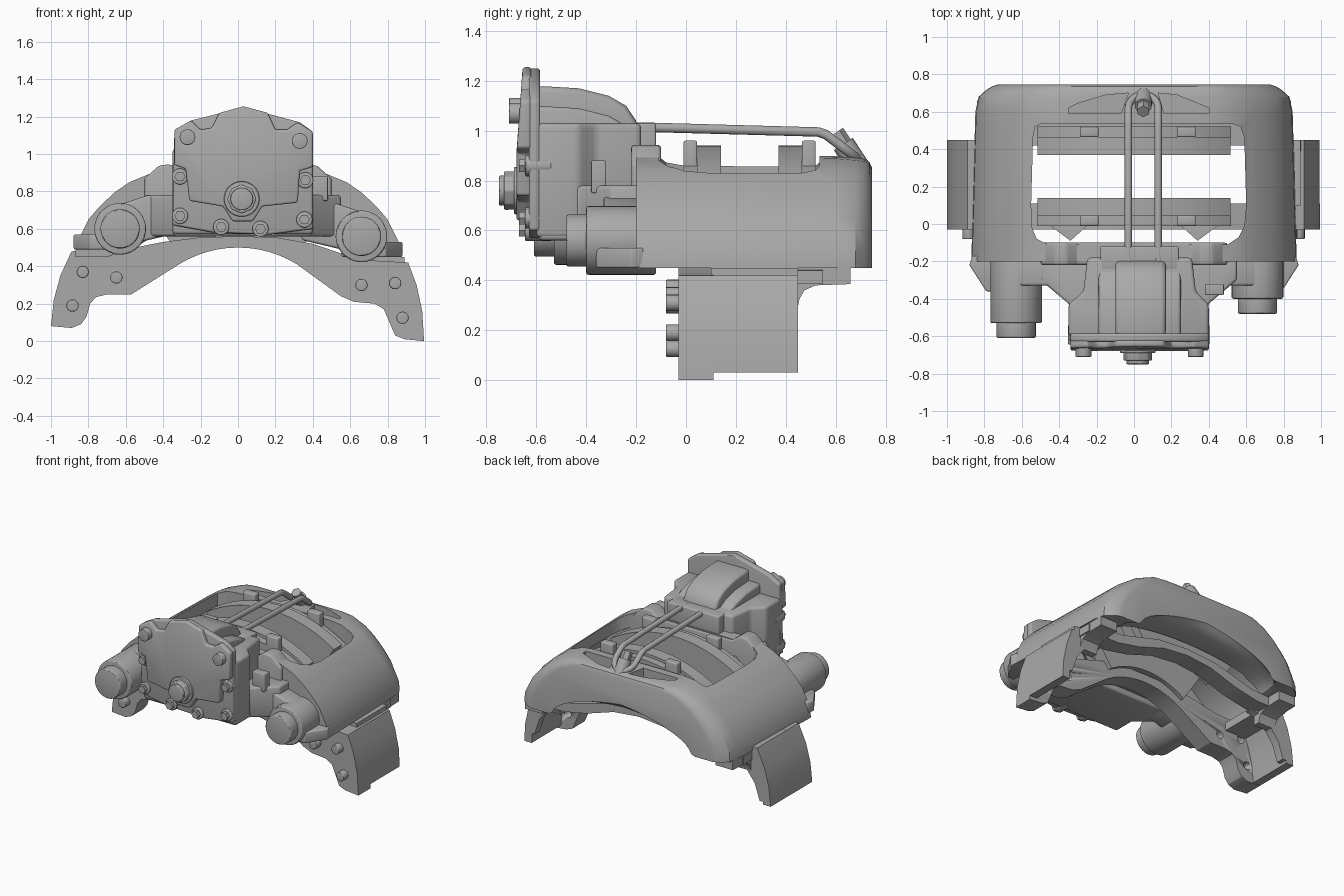
import bpy, bmesh, math
from mathutils import Vector

if "Cube" in bpy.data.objects:
    bpy.data.objects.remove(bpy.data.objects["Cube"])

metal = bpy.data.materials.new("cast_grey")
metal.use_nodes = True
GREY = (0.4, 0.4, 0.4, 1)
metal.diffuse_color = GREY
metal.node_tree.nodes["Principled BSDF"].inputs["Base Color"].default_value = GREY


def activate(ob):
    bpy.ops.object.select_all(action='DESELECT')
    ob.select_set(True)
    bpy.context.view_layer.objects.active = ob


def loft(name, rings, bevel=0.0, smooth=30):
    """Closed solid through matching rings of points."""
    bm = bmesh.new()
    loops = [[bm.verts.new(p) for p in ring] for ring in rings]
    n = len(loops[0])
    for a, b in zip(loops, loops[1:]):
        for i in range(n):
            bm.faces.new((a[i], a[(i + 1) % n], b[(i + 1) % n], b[i]))
    bm.faces.new(loops[0])
    bm.faces.new(loops[-1])
    bmesh.ops.recalc_face_normals(bm, faces=bm.faces)
    me = bpy.data.meshes.new(name)
    bm.to_mesh(me)
    bm.free()
    me.materials.append(metal)
    ob = bpy.data.objects.new(name, me)
    bpy.context.collection.objects.link(ob)
    activate(ob)
    if bevel:
        mod = ob.modifiers.new("Bevel", 'BEVEL')
        mod.width, mod.segments, mod.angle_limit = bevel, 3, math.radians(35)
        bpy.ops.object.modifier_apply(modifier=mod.name)
    bpy.ops.object.shade_smooth_by_angle(angle=math.radians(smooth))
    return ob


def prism(name, pts, lo, hi, axis='y', bevel=0.0):
    place = {'x': lambda a, b, t: (t, a, b), 'y': lambda a, b, t: (a, t, b),
             'z': lambda a, b, t: (a, b, t)}[axis]
    return loft(name, [[place(a, b, t) for a, b in pts] for t in (lo, hi)], bevel)


def box(name, x, y, z, bevel=0.0):
    return prism(name, [(x[0], z[0]), (x[1], z[0]), (x[1], z[1]), (x[0], z[1])], *y, bevel=bevel)


def rod(name, x, z, r, y0, y1, n=32, bevel=0.0):
    pts = [(x + r * math.cos(2 * math.pi * i / n), z + r * math.sin(2 * math.pi * i / n)) for i in range(n)]
    return prism(name, pts, y0, y1, bevel=bevel)


def mirrored(pts):
    return pts + [(-x, z) for x, z in reversed(pts) if x]


def arc(r, half, zc=0.0, n=24):
    return [(r * math.sin(half * (2 * i / n - 1)), zc + r * math.cos(half * (2 * i / n - 1))) for i in range(n + 1)]


def cut(ob, cutter):
    activate(ob)
    mod = ob.modifiers.new("Cut", 'BOOLEAN')
    mod.operation, mod.solver, mod.object = 'DIFFERENCE', 'EXACT', cutter
    bpy.ops.object.modifier_apply(modifier=mod.name)
    bpy.data.objects.remove(cutter)


# Caliper bridge: arched shell with a rounded rear end and a flared rear arch
outer = [(-x, z) for x, z in [(0.7, 0.45), (0.87, 0.45), (0.865, 0.52), (0.8, 0.65), (0.74, 0.72), (0.66, 0.795),
                              (0.58, 0.85), (0.47, 0.895), (0.38, 0.905)]]
outer += [(-x, z) for x, z in reversed(outer)]
inner = [(0.67 * x, 0.45 + 0.16 * z) for x, z in arc(1, 1.5, 0, 18)][::-1]
rings = []
for y, sx, sz, lift in [(-0.2, 1, 1, 0), (0.6, 0.975, 0.985, 0), (0.68, 0.955, 0.97, 0.01), (0.715, 0.91, 0.96, 0.03),
                        (0.735, 0.875, 0.935, 0.05), (0.745, 0.84, 0.89, 0.06)]:
    rings.append([(x * sx, y, 0.45 + (z - 0.45) * sz) for x, z in outer] +
                 [(x * sx, y, z + lift * (1 - abs(x) / 0.7)) for x, z in inner])
bridge = loft("caliper_bridge", rings)
cavity = [(-0.8, 0.3), (-0.8, 0.5), (-0.72, 0.64), (-0.6, 0.74), (-0.42, 0.82)]
cut(bridge, prism("disc_cavity_cutter", mirrored(cavity), -0.1, 0.52))
window = [(-0.55, 0.1), (-0.545, -0.02), (-0.52, -0.08), (-0.46, -0.11), (0.5, -0.11), (0.56, -0.07), (0.59, -0.01),
          (0.6, 0.1), (0.59, 0.46), (0.57, 0.52), (0.53, 0.535), (-0.5, 0.535), (-0.53, 0.52), (-0.54, 0.46)]
cut(bridge, prism("window_cutter", window, 0.3, 1.2, 'z'))
for pocket in ([(-0.35, 0.59), (-0.35, 0.62), (-0.3, 0.645), (-0.15, 0.69), (-0.03, 0.7), (-0.07, 0.59)],
               [(0.4, 0.59), (0.4, 0.62), (0.34, 0.645), (0.23, 0.69), (0.13, 0.7), (0.16, 0.59)]):
    cut(bridge, prism("pocket_cutter", pocket, 0.81, 1.0, 'z'))
activate(bridge)
bpy.ops.object.shade_smooth_by_angle(angle=math.radians(30))

# Raised shoulders and retainer seat at the front edge of the window
shoulder = [(-0.5, 0.6), (-0.5, 0.87), (-0.42, 0.94), (-0.36, 0.945), (-0.3, 0.9)]
prism("front_wall", mirrored(shoulder), -0.22, -0.1, bevel=0.015)
box("retainer_seat", (-0.18, 0.24), (-0.25, -0.12), (0.85, 1.03), 0.01)

# Carrier: front flange, rear beam and thin curved side plates
left_leg = [(-0.89, 0.48), (-0.95, 0.35), (-0.985, 0.22), (-1, 0.08), (-0.89, 0.07), (-0.84, 0.09), (-0.81, 0.13),
            (-0.79, 0.2), (-0.76, 0.235), (-0.7, 0.25), (-0.57, 0.25)]
right_leg = [(0.55, 0.24), (0.62, 0.21), (0.73, 0.2), (0.78, 0.17), (0.81, 0.1), (0.84, 0.03), (0.89, 0.01),
             (0.995, 0.0), (0.985, 0.16), (0.955, 0.3), (0.91, 0.42)]
beam_under = arc(0.6, 0.55, -0.1, 12)
beam_top = [(0.65, 0.435), (0.4, 0.52), (0.2, 0.555), (0, 0.56), (-0.2, 0.555), (-0.4, 0.53), (-0.6, 0.49)]
flange = prism("carrier_front_flange", left_leg + beam_under + right_leg + beam_top, -0.03, 0.11)
holes = [(-0.885, 0.19), (-0.83, 0.37), (-0.65, 0.34), (0.66, 0.3), (0.84, 0.31), (0.88, 0.125)]
for x, z in holes:
    cut(flange, rod("hole_cutter", x, z, 0.028, 0.0, 0.2, 16))
    rod("carrier_bolt", x, z, 0.033, -0.08, 0.01, 16, 0.005)
for side, edge in (("right", left_leg[:4]), ("left", [(0.993, 0.03)] + right_leg[-3:])):
    inward = 0.06 if edge[0][0] < 0 else -0.06
    prism(side + "_side_plate", edge + [(x + inward, z) for x, z in reversed(edge)], 0.1, 0.45)
rear = [(-0.85, 0.44), (-0.85, 0.385), (-0.6, 0.385), (-0.42, 0.42), (-0.2, 0.49), (0, 0.51)]
rear_top = [(0, 0.56), (-0.25, 0.54), (-0.55, 0.46)]
rear_pts = rear + [(-x, z) for x, z in reversed(rear[:-1])] + [(-x, z) for x, z in reversed(rear_top[1:])] + rear_top
prism("carrier_rear_beam", rear_pts, 0.42, 0.55)
for s in (-1, 1):
    # ledge under the bridge foot, curving down into the web that closes the leg
    fin = [(0.4, 0.45), (0.4, 0.3), (0.45, 0.3), (0.455, 0.325), (0.475, 0.36), (0.52, 0.38), (0.66, 0.385), (0.66, 0.45)]
    prism("carrier_fin", fin, *sorted((s * 0.7, s * 0.84)), 'x')
    web = [(0.64, 0.44), (0.64, 0.385), (0.7, 0.37), (0.8, 0.31), (0.87, 0.22), (0.91, 0.1), (0.98, 0.1),
           (0.97, 0.22), (0.93, 0.36), (0.88, 0.44)]
    prism("carrier_end_web", [(s * x, z) for x, z in web], 0.39, 0.45)
    prism("carrier_rail", [(0.1, 0.39), (0.45, 0.39), (0.45, 0.45), (0.1, 0.45)], *sorted((s * 0.7, s * 0.89)), 'x')

# Brake pads: backing plate, friction block and locating tabs
for name, back, block in (("inner", (-0.01, 0.045), (0.045, 0.14)), ("outer", (0.465, 0.52), (0.37, 0.465))):
    for part, span, r, half in (("backing", back, 0.92, 0.6), ("friction", block, 0.94, 0.58)):
        prism(f"{name}_pad_{part}", arc(r, half) + arc(0.57, half)[::-1], *span)
    for x in (-0.24, 0.28):
        box(name + "_pad_tab", (x - 0.05, x + 0.05), back, (0.8, 0.96), 0.008)
for s in (-1, 1):
    prism("piston_guide", [(s * 0.46, 0.0), (s * 0.24, 0.0), (s * 0.34, -0.09)], 0.62, 0.8, 'z')

# Actuator housing
body = [(-0.35, -0.6), (0.4, -0.6), (0.4, -0.43), (0.33, -0.36), (0.31, -0.18), (-0.25, -0.18), (-0.27, -0.36), (-0.35, -0.43)]
prism("actuator_housing", body, 0.57, 1.03, 'z', 0.02)
lower = [(-0.345, -0.59), (0.395, -0.59), (0.395, -0.43), (0.55, -0.3), (0.55, -0.18), (-0.5, -0.18), (-0.5, -0.3), (-0.345, -0.43)]
prism("housing_lower_body", lower, 0.56, 0.78, 'z', 0.015)
hump = [(-0.6, 1.0), (-0.6, 1.18), (-0.43, 1.17), (-0.31, 1.14), (-0.24, 1.1), (-0.2, 1.04), (-0.19, 0.95)]
prism("lever_hump", hump, -0.1, 0.17, 'x', 0.025)
prism("hump_base", [(y, z - 0.08) for y, z in hump], -0.19, 0.25, 'x', 0.02)
box("sensor_block", (0.38, 0.48), (-0.38, -0.32), (0.75, 0.88), 0.006)

# Front cover with mounting flange
flange_pts = [(-0.35, 0.62), (-0.13, 0.58), (0.17, 0.57), (0.4, 0.6), (0.4, 1.12), (0.33, 1.17), (0.03, 1.25),
              (-0.25, 1.18), (-0.34, 1.13)]
prism("cover_flange", flange_pts, -0.63, -0.585, bevel=0.012)
cover = [(-0.34, 0.94), (-0.34, 1.13), (-0.25, 1.18), (-0.2, 1.13), (-0.14, 1.14), (-0.1, 1.22), (0.03, 1.255),
         (0.16, 1.22), (0.2, 1.13), (0.26, 1.13), (0.32, 1.17), (0.4, 1.12), (0.4, 0.93), (0.33, 0.91), (0.32, 0.74),
         (0.13, 0.72), (0.08, 0.64), (-0.03, 0.64), (-0.08, 0.72), (-0.26, 0.75), (-0.28, 0.92)]
# the cover leans back slightly towards its top
loft("front_cover", [[(x, -0.62, z) for x, z in cover],
                     [(x, -0.68 + 0.07 * max(0, z - 0.9), z) for x, z in cover]], 0.012)
for x, z in ((-0.27, 1.09), (0.33, 1.07)):
    rod("mount_stud", x, z, 0.042, -0.71, -0.6, 24, 0.005)
for x, z in ((-0.31, 0.88), (-0.31, 0.67), (0.36, 0.86), (0.355, 0.65), (-0.09, 0.61), (0.12, 0.6)):
    rod("bolt_washer", x, z, 0.043, -0.645, -0.54, 20, 0.006)
    rod("bolt_head", x, z, 0.029, -0.67, -0.62, 6)
for r, y, n in ((0.095, -0.69, 32), (0.078, -0.73, 8), (0.06, -0.75, 32)):
    rod("adjuster_plug", 0.02, 0.76, r, y, -0.6, n, 0.006)

# Guide pins with the arms that carry them
for side, s, x, z, front in (("right", -1, -0.63, 0.6, -0.53), ("left", 1, 0.66, 0.56, -0.4)):
    rod(side + "_pin_boss", x, z, 0.138, front, -0.12, 40, 0.01)
    rod(side + "_pin_cap", x, z, 0.105, front - 0.08, front + 0.05, 40, 0.01)
    arm = [(x - s * 0.32, z + 0.15), (x - s * 0.15, z + 0.18), (x + s * 0.07, z + 0.11), (x + s * 0.07, z - 0.11),
           (x - s * 0.15, z - 0.06), (x - s * 0.32, z - 0.02)]
    prism(side + "_pin_arm", arm, -0.33, -0.17, bevel=0.015)
    wing = [(s * 0.865, -0.17), (s * 0.88, -0.22), (s * 0.79, -0.36), (s * 0.68, -0.36), (s * 0.55, -0.17)]
    prism(side + "_lower_wing", wing, z - 0.11, z - 0.03, 'z', 0.008)

# Pad retainer: bent wire loop, screw and lug
wire = bpy.data.curves.new("retainer_wire", 'CURVE')
wire.dimensions, wire.bevel_depth, wire.bevel_resolution, wire.use_fill_caps = '3D', 0.02, 3, True
spline = wire.splines.new('POLY')
run = [(-0.2, 1.015), (0.53, 0.995), (0.56, 0.985)]
bend = [math.pi * i / 10 for i in range(11)]
path = [(-0.03, y, z) for y, z in run]
path += [(0.05 - 0.08 * math.cos(a), 0.62 + 0.07 * math.sin(a), 0.94 - 0.055 * math.sin(a)) for a in bend]
path += [(0.13, y, z) for y, z in reversed(run)]
spline.points.add(len(path) - 1)
for point, p in zip(spline.points, path):
    point.co = (*p, 1)
wire.materials.append(metal)
bpy.context.collection.objects.link(bpy.data.objects.new("retainer_wire", wire))
axis = Vector((0, -0.55, 0.83))
for name, r, d, at, n in (("retainer_screw", 0.035, 0.07, 0.1, 6), ("retainer_lug", 0.045, 0.12, 0.02, 24)):
    bpy.ops.mesh.primitive_cylinder_add(vertices=n, radius=r, depth=d, location=Vector((0.05, 0.675, 0.88)) + axis * at)
    ob = bpy.context.object
    ob.name = name
    ob.rotation_euler = axis.to_track_quat('Z', 'Y').to_euler()
    ob.data.materials.append(metal)
    bpy.ops.object.shade_smooth_by_angle(angle=math.radians(30))
